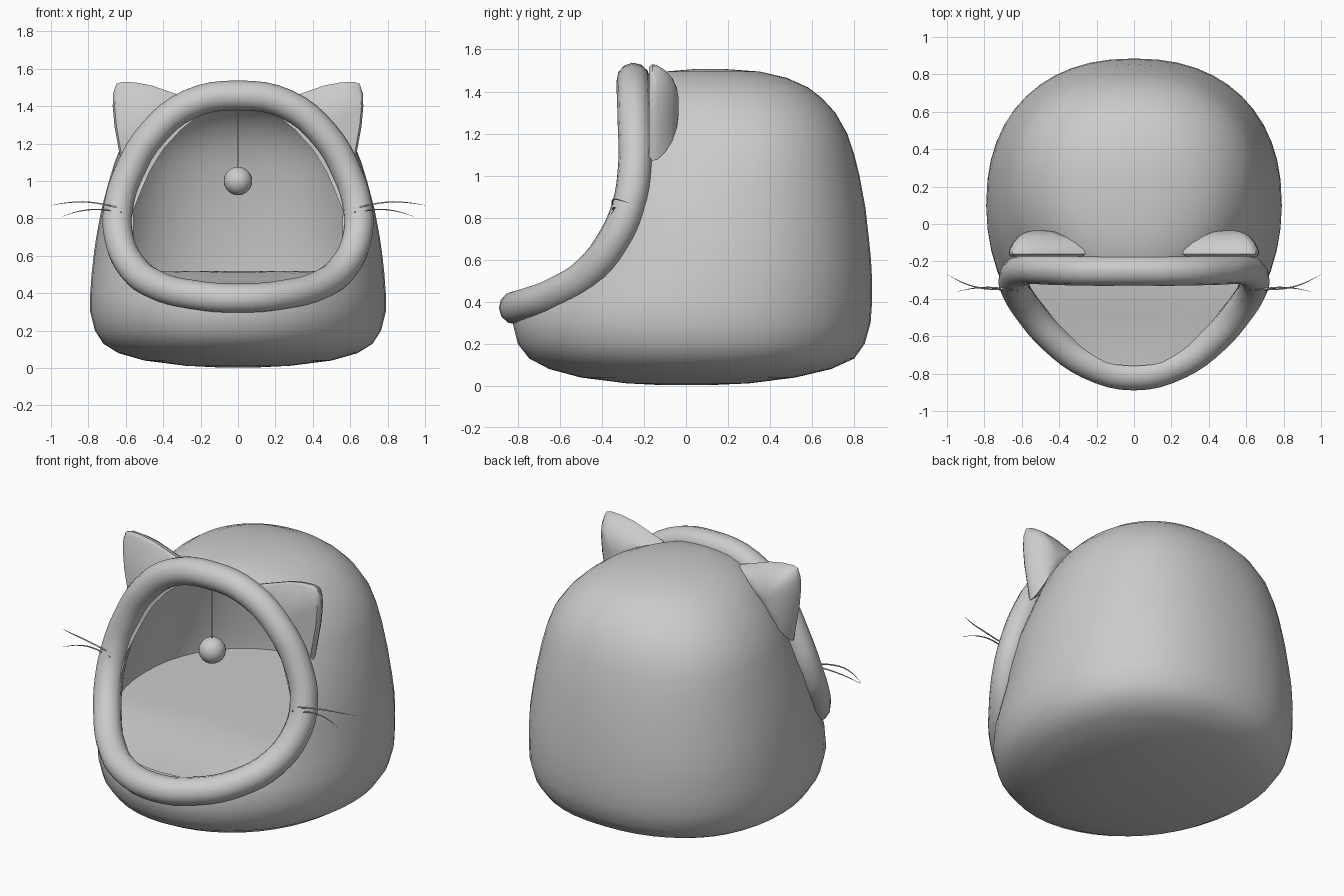
import bpy, bmesh, math
from mathutils import Vector

if "Cube" in bpy.data.objects:
    bpy.data.objects.remove(bpy.data.objects["Cube"])

grey = bpy.data.materials.new("plain grey")
grey.diffuse_color = (0.6, 0.6, 0.6, 1)
grey.use_nodes = True
grey.node_tree.nodes["Principled BSDF"].inputs["Base Color"].default_value = grey.diffuse_color


def finish(obj, angle=40):
    obj.data.materials.clear()
    obj.data.materials.append(grey)
    bpy.ops.object.select_all(action='DESELECT')
    obj.select_set(True)
    bpy.context.view_layer.objects.active = obj
    bpy.ops.object.shade_smooth_by_angle(angle=math.radians(angle))
    return obj


def mesh_object(name, bm):
    bmesh.ops.recalc_face_normals(bm, faces=bm.faces)
    me = bpy.data.meshes.new(name)
    bm.to_mesh(me)
    bm.free()
    obj = bpy.data.objects.new(name, me)
    bpy.context.collection.objects.link(obj)
    return obj


def loft(bm, rings, cap_start=True, cap_end=True):
    """Skin closed rings of equal length."""
    vs = [[bm.verts.new(p) for p in r] for r in rings]
    n = len(vs[0])
    for a, b in zip(vs, vs[1:]):
        for i in range(n):
            j = (i + 1) % n
            bm.faces.new((a[i], a[j], b[j], b[i]))
    if cap_start:
        bm.faces.new(vs[0])
    if cap_end:
        bm.faces.new(vs[-1])


def tube(name, pts, radius, cyclic=False, radii=None, sides=2):
    cu = bpy.data.curves.new(name, 'CURVE')
    cu.dimensions = '3D'
    cu.bevel_depth = radius
    cu.bevel_resolution = sides
    cu.resolution_u = 4
    cu.use_fill_caps = True
    sp = cu.splines.new('BEZIER')
    sp.bezier_points.add(len(pts) - 1)
    for i, (bp, p) in enumerate(zip(sp.bezier_points, pts)):
        bp.co = p
        bp.handle_left_type = bp.handle_right_type = 'AUTO'
        bp.radius = radii[i] if radii else 1
    sp.use_cyclic_u = cyclic
    obj = bpy.data.objects.new(name, cu)
    bpy.context.collection.objects.link(obj)
    bpy.ops.object.select_all(action='DESELECT')
    obj.select_set(True)
    bpy.context.view_layer.objects.active = obj
    bpy.ops.object.convert(target='MESH')
    return finish(bpy.context.view_layer.objects.active, 60)


def section(w, yf, yb, z, n=48):
    """Egg-shaped horizontal slice, fuller at the back."""
    yc = yf + (yb - yf) * 0.54
    ring = []
    for i in range(n):
        a = 2 * math.pi * i / n
        c, s = math.cos(a), math.sin(a)
        e = 2 / 2.25 if s > 0 else 1
        x = math.copysign(abs(c) ** e, c) * w
        y = yc + (abs(s) ** e * (yb - yc) if s > 0 else s * (yc - yf))
        ring.append((x, y, z))
    return ring


# Shell: slices given as height, half width, front, back
slices = [(0.004, .12, -.12, .12), (0.012, .28, -.28, .3), (0.04, .5, -.5, .52),
          (0.08, .64, -.65, .69), (0.13, .72, -.745, .8), (0.2, .765, -.8, .85),
          (0.3, .79, -.825, .878), (0.4, .79, -.81, .885), (0.5, .783, -.76, .885),
          (0.6, .772, -.72, .88), (0.7, .758, -.705, .87), (0.85, .73, -.67, .853),
          (1.0, .69, -.57, .825), (1.1, .66, -.51, .8), (1.2, .62, -.46, .767),
          (1.3, .55, -.405, .71), (1.37, .48, -.36, .645), (1.42, .41, -.31, .58),
          (1.465, .31, -.23, .48), (1.495, .19, -.1, .35), (1.506, .08, 0.03, .2)]
bm = bmesh.new()
loft(bm, [section(w, f, b, z) for z, w, f, b in slices])
shell = mesh_object("shell", bm)
sol = shell.modifiers.new("thickness", 'SOLIDIFY')
sol.thickness = 0.05
sol.offset = -1

# Opening cutter: side profile swept across the width
edge = [(-1.3, .3), (-.81, .37), (-.745, .4), (-.6, .46), (-.46, .55), (-.36, .67),
        (-.28, .85), (-.245, 1.05), (-.25, 1.25), (-.25, 1.7), (-1.3, 1.7)]
bm = bmesh.new()
loft(bm, [[(x, y, z) for y, z in edge] for x in (-1.2, 1.2)])
cutter = mesh_object("opening_cutter", bm)
cutter.hide_render = True
cutter.hide_viewport = False
cut = shell.modifiers.new("opening", 'BOOLEAN')
cut.operation = 'DIFFERENCE'
cut.solver = 'EXACT'
cut.object = cutter
bpy.context.view_layer.objects.active = shell
for m in ("thickness", "opening"):
    bpy.ops.object.modifier_apply(modifier=m)
bpy.data.objects.remove(cutter)
finish(shell)

# Padded rim round the opening
half = [(.24, -.75, .39), (.43, -.615, .44), (.565, -.46, .54), (.635, -.345, .69),
        (.64, -.275, .85), (.58, -.243, 1.05), (.46, -.245, 1.25), (.26, -.25, 1.41)]
rim = [(0, -.81, .372)] + half + [(0, -.25, 1.457)] + [(-x, y, z) for x, y, z in reversed(half)]
tube("rim", rim, 0.08, cyclic=True, sides=4)

# Floor: flat at the back, dipping to the front lip
bm = bmesh.new()


def floor_ring(s):
    ring = []
    for x, y, z in section(.745, -.76, .845, 0):
        y = .1 + (y - .1) * s
        t = min(1, max(0, (-.2 - y) / .55))
        ring.append((x * s, y, .52 - .075 * t * t * (3 - 2 * t)))
    return ring


loft(bm, [floor_ring(s) for s in (1, .85, .7, .5, .3, .1)], cap_start=False)
finish(mesh_object("floor", bm))

# Ears: flat front, domed back
outline = [(.26, 1.44), (.36, 1.475), (.46, 1.51), (.55, 1.527), (.62, 1.53), (.65, 1.52),
           (.667, 1.47), (.67, 1.4), (.66, 1.29), (.64, 1.18), (.62, 1.07),
           (.53, 1.15), (.42, 1.27), (.33, 1.36)]
cx, cz = .52, 1.34
for side, name in ((1, "right_ear"), (-1, "left_ear")):
    bm = bmesh.new()
    steps = [(.93, -.175), (1, -.16), (.97, -.135), (.85, -.1), (.65, -.065), (.4, -.043), (.15, -.035)]
    loft(bm, [[(side * (cx + (x - cx) * s), y, cz + (z - cz) * s) for x, z in outline]
              for s, y in steps])
    finish(mesh_object(name, bm), 50)

# Whiskers, two a side
for side, name in ((1, "right"), (-1, "left")):
    for tag, pts in (("upper", [(.62, -.35, .855), (.8, -.345, .887), (.9, -.32, .885), (1.0, -.27, .87)]),
                     ("lower", [(.62, -.36, .835), (.75, -.34, .848), (.85, -.343, .838), (.94, -.36, .81)])):
        tube(f"{name}_{tag}_whisker", [(side * x, y, z) for x, y, z in pts],
             0.004, radii=[1, 1, .7, .15], sides=1)

# Hanging toy: string and ball
tube("toy_string", [(0, -.25, 1.42), (0, -.25, 1.05)], 0.003, sides=1)
bpy.ops.mesh.primitive_uv_sphere_add(segments=24, ring_count=14, radius=.076, location=(0, -.25, 1.0))
ball = bpy.context.object
ball.name = "toy_ball"
finish(ball)
